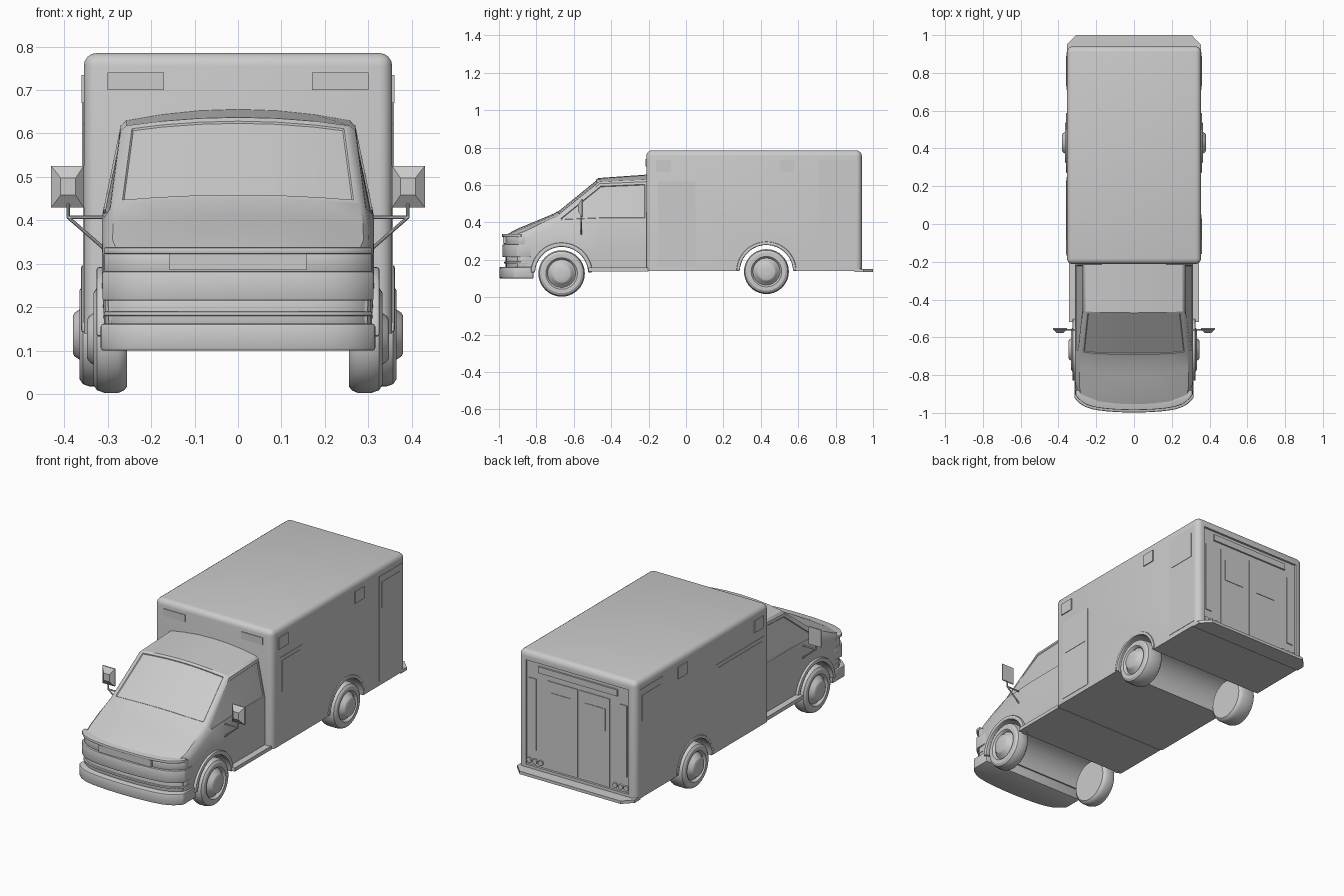
import bpy, bmesh, math
from mathutils import Vector

if "Cube" in bpy.data.objects:
    bpy.data.objects.remove(bpy.data.objects["Cube"])


def make(name, verts, faces):
    me = bpy.data.meshes.new(name)
    me.from_pydata(verts, [], faces)
    bm = bmesh.new()
    bm.from_mesh(me)
    bmesh.ops.recalc_face_normals(bm, faces=bm.faces)
    bm.to_mesh(me)
    bm.free()
    ob = bpy.data.objects.new(name, me)
    bpy.context.collection.objects.link(ob)
    return ob


def finish(ob, cutters=(), bevel=0, segs=3):
    if bevel:
        m = ob.modifiers.new("bevel", 'BEVEL')
        m.width, m.segments, m.limit_method = bevel, segs, 'ANGLE'
    for c in cutters:
        m = ob.modifiers.new("cut", 'BOOLEAN')
        m.operation, m.object, m.solver = 'DIFFERENCE', c, 'EXACT'
    bpy.ops.object.select_all(action='DESELECT')
    ob.select_set(True)
    bpy.context.view_layer.objects.active = ob
    if ob.modifiers:
        bpy.ops.object.convert(target='MESH')
    bpy.ops.object.shade_smooth_by_angle(angle=math.radians(32))
    for c in cutters:
        bpy.data.objects.remove(c)
    return ob


def prism(name, pts, axis, a, b):
    """Extrude a 2D outline along x (pts are y,z) or z (pts are x,y)."""
    n = len(pts)
    put = (lambda p, t: (t, p[0], p[1])) if axis == 'x' else (lambda p, t: (p[0], p[1], t))
    verts = [put(p, t) for t in (a, b) for p in pts]
    faces = [tuple(range(n)), tuple(range(n, 2 * n))]
    faces += [(i, (i + 1) % n, n + (i + 1) % n, n + i) for i in range(n)]
    return make(name, verts, faces)


def block(name, x0, x1, y0, y1, z0, z1):
    return prism(name, [(x0, y0), (x1, y0), (x1, y1), (x0, y1)], 'z', z0, z1)


def arc(cy, cz, r, a0, a1, n):
    return [(cy + r * math.cos(math.radians(a0 + (a1 - a0) * i / n)),
             cz + r * math.sin(math.radians(a0 + (a1 - a0) * i / n))) for i in range(n + 1)]


def tunnel(cy, cz, r):
    ob = prism("arch_cutter", arc(cy, cz, r, 0, 352.5, 47), 'x', -0.5, 0.5)
    ob.hide_render = True
    return ob


def lathe(name, prof, s, cy, cz, n=40):
    """Turn a profile of (x, radius) around the x axis."""
    k = len(prof)
    verts = [(s * x, cy + r * math.cos(2 * math.pi * j / n), cz + r * math.sin(2 * math.pi * j / n))
             for j in range(n) for x, r in prof]
    faces = [(j * k + i, j * k + i + 1, (j + 1) % n * k + i + 1, (j + 1) % n * k + i)
             for j in range(n) for i in range(k - 1)]
    faces += [tuple(j * k for j in range(n)), tuple(j * k + k - 1 for j in range(n))]
    return finish(make(name, verts, faces))


def rod(name, p, q, r=0.004):
    p, q = Vector(p), Vector(q)
    bpy.ops.mesh.primitive_cylinder_add(vertices=10, radius=r, depth=(q - p).length, location=(p + q) / 2)
    ob = bpy.context.object
    ob.name = name
    ob.rotation_euler = (q - p).to_track_quat('Z', 'Y').to_euler()


def bow(x):
    t = min(1, abs(x) / 0.315)
    return 0.03 * t ** 2 + 0.05 * t ** 8


# Rear box body with wheel tunnel and recessed back
REAR, FRONT = (0.43, 0.137), (-0.665, 0.127)
recess = block("recess_cutter", -0.31, 0.31, 0.928, 0.97, 0.165, 0.735)
recess.hide_render = True
box = block("box_body", -0.355, 0.355, -0.212, 0.94, 0.14, 0.785)
bm = bmesh.new()
bm.from_mesh(box.data)
edges = [e for e in bm.edges if max(v.co.z for v in e.verts) > 0.7]
bmesh.ops.bevel(bm, geom=edges, offset=0.03, segments=4, profile=0.5, affect='EDGES')
bm.to_mesh(box.data)
bm.free()
finish(box, [tunnel(*REAR, 0.145), recess])

# Cab: y, bow amount, half width, belt z, rail x, rail z, crown z
stations = [(-0.96, 1, 0.300, 0.29, 0.292, 0.322, 0.335),
            (-0.90, 0.85, 0.311, 0.32, 0.302, 0.345, 0.367),
            (-0.80, 0.5, 0.313, 0.36, 0.300, 0.385, 0.408),
            (-0.70, 0.3, 0.313, 0.40, 0.294, 0.427, 0.450),
            (-0.47, 0.25, 0.313, 0.41, 0.270, 0.607, 0.637),
            (-0.205, 0, 0.313, 0.41, 0.270, 0.618, 0.656)]
verts, faces = [], []
for y, k, w, belt, rx, rz, top in stations:
    half = [(w * 0.99, 0.155), (w, 0.24), (w, belt), (rx, rz)]
    half += [(x, top - (top - rz - 0.009) * (x / rx) ** 2) for x in (rx - 0.013, rx * 0.65, rx * 0.33)]
    mid = [(0, top)]
    ring = half + mid + [(-x, z) for x, z in reversed(half)]
    verts += [(x, y + k * bow(x), z) for x, z in ring]
n = len(ring)
for i in range(len(stations) - 1):
    faces += [(i * n + j, i * n + (j + 1) % n, (i + 1) * n + (j + 1) % n, (i + 1) * n + j) for j in range(n)]
faces += [tuple(range(n)), tuple(range(len(verts) - n, len(verts)))]
cab = make("cab_body", verts, faces)
bm = bmesh.new()
bm.from_mesh(cab.data)
bm.faces.ensure_lookup_table()
screen = [bm.faces[3 * n + j] for j in range(4, 10)]
sides = [[bm.faces[i * n + j] for i in (3, 4)] for j in (2, 11)]
for group in [screen] + sides:
    bmesh.ops.inset_region(bm, faces=group, thickness=0.014, depth=0, use_even_offset=True)
    bmesh.ops.inset_region(bm, faces=group, thickness=0.003, depth=-0.004, use_even_offset=True)
bmesh.ops.triangulate(bm, faces=[f for f in bm.faces if len(f.verts) > 4])
bm.to_mesh(cab.data)
bm.free()
finish(cab, [tunnel(*FRONT, 0.145)])


# Bowed front bands: hood lip, lamps, grille, bumper
def band(name, yf, yb, w, z0, z1, bevel=0.004):
    xs = [w * math.sin(math.pi / 2 * i / 10) for i in range(-10, 11)]
    pts = [(x, yf + bow(x * 0.315 / w)) for x in xs] + [(w, yb), (-w, yb)]
    finish(prism(name, pts, 'z', z0, z1), bevel=bevel, segs=2)


band("hood_lip", -0.985, -0.88, 0.309, 0.322, 0.338)
band("lamp_band", -0.972, -0.86, 0.307, 0.28, 0.325)
band("grille_band", -0.982, -0.83, 0.312, 0.215, 0.282)
band("lower_grille", -0.965, -0.83, 0.306, 0.155, 0.217)
band("grille_slat", -0.974, -0.83, 0.309, 0.18, 0.19)
band("front_bumper", -0.998, -0.815, 0.316, 0.10, 0.162, 0.012)
block("grille_plate", -0.158, 0.158, -0.978, -0.94, 0.286, 0.323)

# Floor, running boards and rear step
block("cab_floor", -0.345, 0.345, -0.52, -0.20, 0.138, 0.158)
prism("rear_step", [(-0.355, 0.90), (0.355, 0.90), (0.355, 0.95), (0.305, 1.0), (-0.305, 1.0), (-0.355, 0.95)],
      'z', 0.134, 0.15)


def wheel(name, s, c, R, xi, xo, tip):
    prof = [(xi, 0.02), (xi, R * 0.88), (xi + 0.008, R * 0.96), (xi + 0.02, R), (xo - 0.025, R),
            (xo - 0.008, R * 0.95), (xo, R * 0.85), (xo, R * 0.68), (xo - 0.006, R * 0.63), (xo - 0.014, R * 0.60),
            (xo - 0.004, R * 0.5), (tip - 0.004, R * 0.42), (tip, R * 0.36), (tip, 0.01)]
    lathe(name, prof, s, *c)


# Parts repeated on both sides
for s, side in ((-1, "left"), (1, "right")):
    wheel("front_wheel_" + side, s, FRONT, 0.124, 0.255, 0.333, 0.347)
    wheel("rear_wheel_" + side, s, REAR, 0.12, 0.262, 0.365, 0.380)
    for nm, c, ro, a, b in (("front", FRONT, 0.165, 0.30, 0.326), ("rear", REAR, 0.16, 0.34, 0.361)):
        pts = arc(*c, ro, 2, 178, 28) + arc(*c, 0.142, 178, 2, 28)
        finish(prism(f"{nm}_fender_{side}", pts, 'x', s * a, s * b), bevel=0.006, segs=2)

    # Mirror head tapering forward, on a braced arm
    back = [(0.355, 0.43), (0.43, 0.43), (0.43, 0.525), (0.355, 0.525)]
    nose = [(0.374, 0.458), (0.408, 0.458), (0.408, 0.497), (0.374, 0.497)]
    v = [(s * x, y, z) for lst, y in ((back, -0.55), (back, -0.557), (nose, -0.577)) for x, z in lst]
    f = [(0, 1, 2, 3), (8, 9, 10, 11)]
    f += [(k + i, k + (i + 1) % 4, k + 4 + (i + 1) % 4, k + 4 + i) for k in (0, 4) for i in range(4)]
    make("mirror_" + side, v, f)
    rod("mirror_arm_" + side, (s * 0.30, -0.56, 0.407), (s * 0.394, -0.56, 0.407))
    rod("mirror_post_" + side, (s * 0.391, -0.56, 0.405), (s * 0.391, -0.56, 0.45))
    rod("mirror_brace_" + side, (s * 0.305, -0.56, 0.332), (s * 0.391, -0.56, 0.407))

    # Side doors, windows and marker lamps: y0, y1, z0, z1, protrusion
    door = (-0.15, 0.05) if s > 0 else (-0.17, 0.25)
    for nm, y0, y1, z0, z1, t in (("side_door", *door, 0.165, 0.62, 0.002),
                                  ("side_window", door[0] + 0.02, door[1] - 0.02, 0.43, 0.60, 0.004),
                                  ("locker_door", 0.71, 0.91, 0.165, 0.735, 0.002),
                                  ("locker_window", 0.73, 0.89, 0.56, 0.70, 0.004),
                                  ("marker_lamp_a", -0.16, -0.08, 0.67, 0.735, 0.005),
                                  ("marker_lamp_b", 0.50, 0.58, 0.67, 0.735, 0.005)):
        block(f"{nm}_{side}", s * 0.345, s * (0.355 + t), y0, y1, z0, z1)
    block("front_lamp_" + side, s * 0.17, s * 0.30, -0.216, -0.20, 0.70, 0.74)

    # Back doors, windows and tail lamps
    block("back_door_" + side, s * 0.003, s * 0.19, 0.92, 0.932, 0.168, 0.65)
    block("back_window_" + side, s * 0.045, s * 0.165, 0.92, 0.935, 0.47, 0.59)
    block("back_post_" + side, s * 0.255, s * 0.295, 0.92, 0.933, 0.25, 0.64)
    for i in range(3):
        rod(f"tail_lamp_{side}_{i}", (s * (0.225 + 0.034 * i), 0.92, 0.19), (s * (0.225 + 0.034 * i), 0.938, 0.19), 0.014)
block("back_light_bar", -0.24, 0.24, 0.92, 0.937, 0.68, 0.715)
